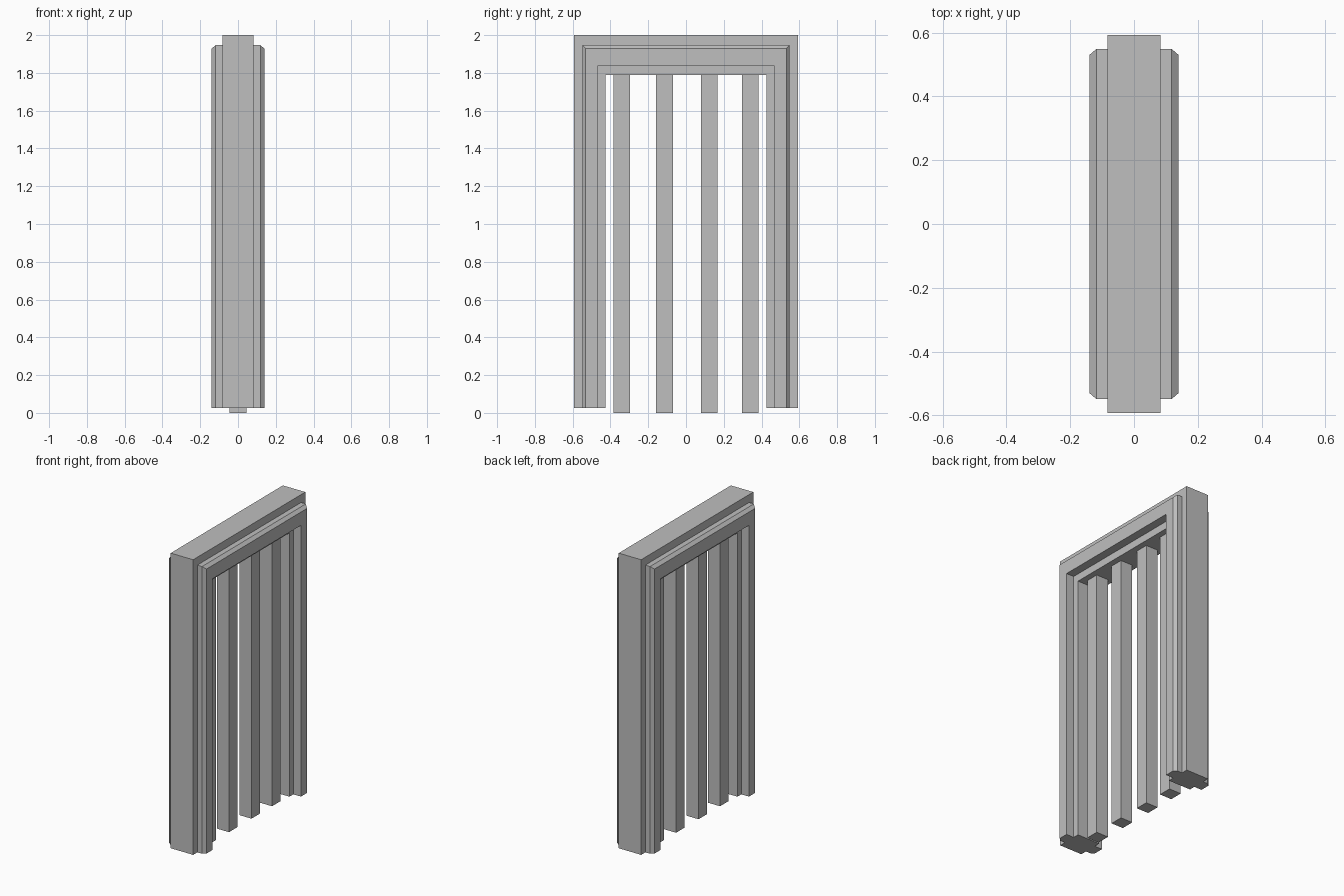
import bpy
import bmesh

cube = bpy.data.objects.get("Cube")
if cube:
    bpy.data.objects.remove(cube, do_unlink=True)

# One plain grey for everything
grey = bpy.data.materials.new("stone_grey")
grey.use_nodes = True
grey.diffuse_color = (0.52, 0.52, 0.52, 1)
grey.node_tree.nodes["Principled BSDF"].inputs["Base Color"].default_value = (0.52, 0.52, 0.52, 1)


def finish(name, bm):
    bmesh.ops.recalc_face_normals(bm, faces=bm.faces)
    mesh = bpy.data.meshes.new(name)
    bm.to_mesh(mesh)
    bm.free()
    mesh.materials.append(grey)
    obj = bpy.data.objects.new(name, mesh)
    bpy.context.collection.objects.link(obj)
    return obj


def box(name, lo, hi):
    bm = bmesh.new()
    bmesh.ops.create_cube(bm, size=1)
    for v in bm.verts:
        v.co = [lo[i] if v.co[i] < 0 else hi[i] for i in range(3)]
    return finish(name, bm)


# Door frame: a moulded profile swept up, across and down.
# Each point is (x, half width in y, top height).
CORE, TRIM, CHAMFER, FOOT = 0.083, 0.139, 0.118, 0.025
half_profile = [
    (CORE, 0.593, 2.0), (CORE, 0.549, 1.947), (CHAMFER, 0.549, 1.947),
    (TRIM, 0.531, 1.929), (TRIM, 0.467, 1.84), (CORE, 0.467, 1.84),
    (CORE, 0.426, 1.79),
]
profile = half_profile + [(-x, y, z) for x, y, z in reversed(half_profile)]

bm = bmesh.new()
rings = [[bm.verts.new(p) for p in ((x, -y, FOOT), (x, -y, z), (x, y, z), (x, y, FOOT))]
         for x, y, z in profile]
for a, b in zip(rings, rings[1:] + rings[:1]):
    for i in range(3):
        bm.faces.new((a[i], a[i + 1], b[i + 1], b[i]))
for end in (0, 3):
    bm.faces.new([r[end] for r in rings])
finish("door_frame", bm)

# Four square bars standing in the opening
BAR = 0.044
for n, y in enumerate((-0.341, -0.1135, 0.1235, 0.341), 1):
    box(f"bar_{n}", (-BAR, y - BAR, 0), (BAR, y + BAR, 1.79))
